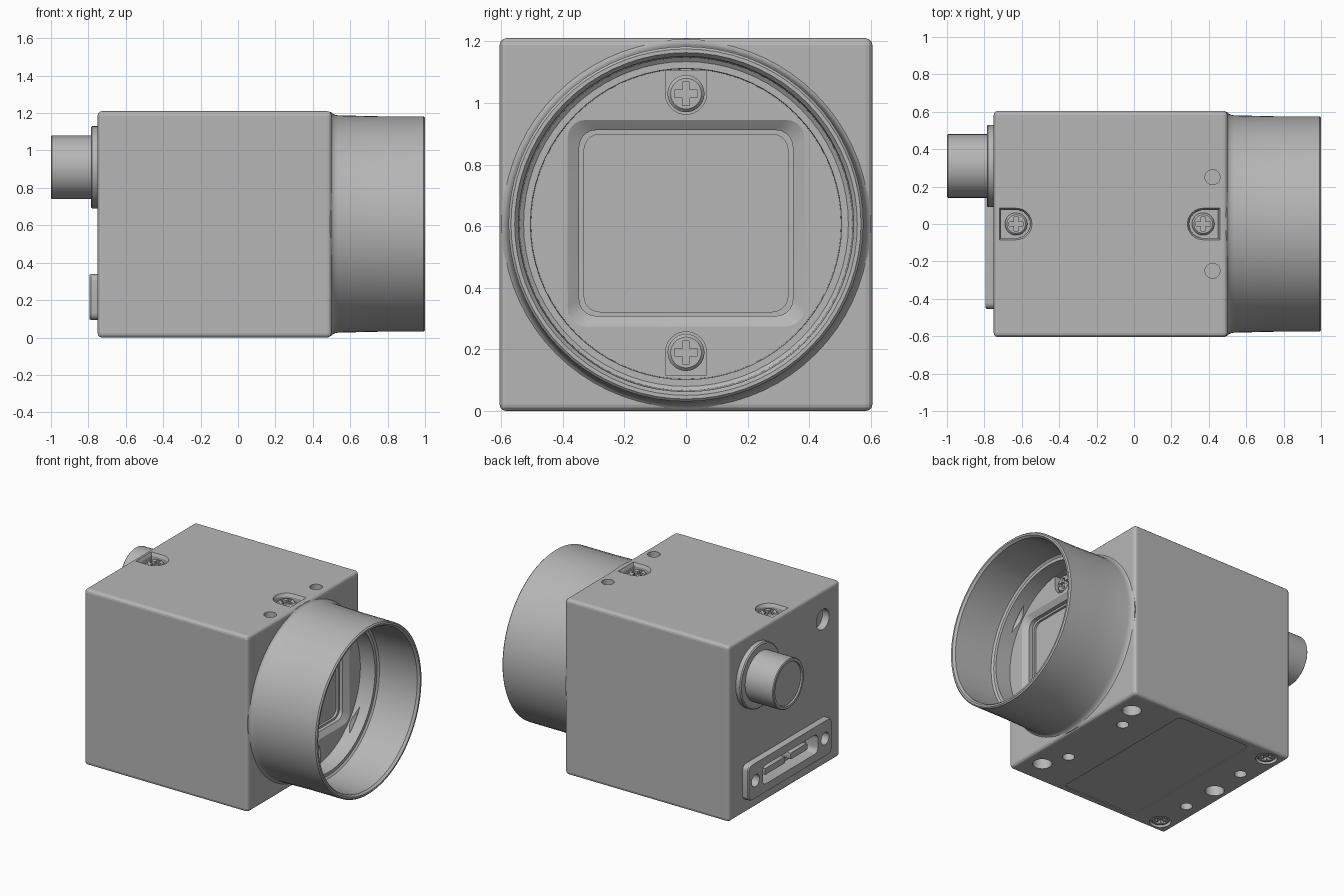
import bpy
import bmesh
from math import pi, cos, sin, radians
from mathutils import Matrix, Vector

if "Cube" in bpy.data.objects:
    bpy.data.objects.remove(bpy.data.objects["Cube"])

GREY = (0.47, 0.47, 0.47, 1)
metal = bpy.data.materials.new("grey metal")
metal.use_nodes = True
metal.diffuse_color = GREY
metal.node_tree.nodes["Principled BSDF"].inputs["Base Color"].default_value = GREY

X, Y, Z = Vector((1, 0, 0)), Vector((0, 1, 0)), Vector((0, 0, 1))
SIZE, BACK, FRONT, MID = 1.21, -0.75, 0.5, 0.607


def frame(u, v, origin):
    """Local axes u, v and outward w = u x v, placed at origin."""
    m = Matrix((u, v, u.cross(v))).transposed().to_4x4()
    return Matrix.Translation(origin) @ m


def on_top(x, y):
    return frame(X, Y, (x, y, SIZE))


def on_bottom(x, y):
    return frame(X, -Y, (x, y, 0))


def on_rear(y, z):
    return frame(-Y, Z, (BACK, y, z))


def on_lens(z, x=0):
    return frame(Y, Z, (x, 0, z))


# Outlines in the local u, v plane
def circle(r=1, n=32):
    return [(r * cos(2 * pi * i / n), r * sin(2 * pi * i / n)) for i in range(n)]


def rounded(hu, hv, r, n=5):
    pts = []
    for k, (su, sv) in enumerate([(1, 1), (-1, 1), (-1, -1), (1, -1)]):
        for i in range(n + 1):
            a = pi / 2 * (k + i / n)
            pts.append((su * (hu - r) + r * cos(a), sv * (hv - r) + r * sin(a)))
    return pts


def u_shape(r, flat, turn):
    """Half round on one side, straight edge at distance flat along turn."""
    arc = [(r * cos(pi / 2 + pi * i / 16), r * sin(pi / 2 + pi * i / 16)) for i in range(17)]
    pts = arc + [(flat, -r), (flat, r)]
    return [(u * cos(turn) - v * sin(turn), u * sin(turn) + v * cos(turn)) for u, v in pts]


def cross(long, wide):
    quarter = [(long, -wide), (long, wide), (wide, wide)]
    pts = []
    for c, s in [(1, 0), (0, 1), (-1, 0), (0, -1)]:
        pts += [(u * c - v * s, u * s + v * c) for u, v in quarter]
    return pts


def loft(bm, m, outline, levels):
    """Closed solid through copies of the outline at (height, scale) levels."""
    rings = [[bm.verts.new(m @ Vector((u * s, v * s, w))) for u, v in outline] for w, s in levels]
    n = len(outline)
    for a, b in zip(rings, rings[1:]):
        for i in range(n):
            j = (i + 1) % n
            bm.faces.new((a[i], a[j], b[j], b[i]))
    bm.faces.new(rings[0][::-1])
    bm.faces.new(rings[-1])


def finish(bm, name):
    bmesh.ops.recalc_face_normals(bm, faces=bm.faces)
    mesh = bpy.data.meshes.new(name)
    bm.to_mesh(mesh)
    bm.free()
    mesh.materials.append(metal)
    ob = bpy.data.objects.new(name, mesh)
    bpy.context.collection.objects.link(ob)
    return ob


def select(ob):
    bpy.ops.object.select_all(action='DESELECT')
    ob.select_set(True)
    bpy.context.view_layer.objects.active = ob


def cut(ob, cutter):
    mod = ob.modifiers.new("cut", 'BOOLEAN')
    mod.operation, mod.solver, mod.object = 'DIFFERENCE', 'EXACT', cutter
    select(ob)
    bpy.ops.object.modifier_apply(modifier=mod.name)


def smooth(ob, angle):
    select(ob)
    bpy.ops.object.shade_smooth_by_angle(angle=radians(angle))


# Body block with softened edges
bm = bmesh.new()
bmesh.ops.create_cube(bm, size=1, matrix=Matrix.Translation(((BACK + FRONT) / 2, 0, SIZE / 2))
                      @ Matrix.Diagonal((FRONT - BACK, SIZE, SIZE, 1)))
bmesh.ops.bevel(bm, geom=bm.edges[:], offset=0.022, segments=3, profile=0.5, affect='EDGES')
body = finish(bm, "body")

# Screw pockets, threaded holes and label recess in the body
holes = bmesh.new()
screw_seats = []
for x, turn in [(-0.63, pi), (0.37, 0)]:
    loft(holes, on_top(x, 0), u_shape(0.075, 0.08, turn), [(-0.05, 1), (-0.02, 1), (0.02, 1.25)])
    screw_seats.append((on_top(x, 0), -0.05))
for side in (-1, 1):
    loft(holes, on_top(0.42, 0.25 * side), circle(0.04), [(-0.1, 1), (0.05, 1)])
    loft(holes, on_bottom(0.38, 0.43 * side), circle(0.06), [(-0.12, 1), (0.05, 1)])
    for x in (0.31, -0.64):
        loft(holes, on_bottom(x, 0.26 * side), circle(0.038), [(-0.12, 1), (0.05, 1)])
    loft(holes, on_bottom(-0.64, 0.51 * side), circle(0.067), [(-0.035, 1), (0.05, 1)])
    screw_seats.append((on_bottom(-0.64, 0.51 * side), -0.035))
loft(holes, on_bottom(-0.65, 0), circle(0.06), [(-0.12, 1), (0.05, 1)])
loft(holes, on_bottom(-0.18, 0), rounded(0.28, 0.555, 0.03), [(-0.006, 1), (0.05, 1)])
loft(holes, on_rear(-0.417, 1.01), circle(0.07), [(-0.05, 1), (0.05, 1)])
body_cutter = finish(holes, "body_cutter")
cut(body, body_cutter)

# Data port plate with a slot and two screw holes
port = on_rear(0, 0.217)
bm = bmesh.new()
loft(bm, port, rounded(0.455, 0.122, 0.035), [(-0.015, 1), (0.037, 1), (0.045, 0.985)])
port_plate = finish(bm, "port_plate")
bm = bmesh.new()
loft(bm, port, rounded(0.3, 0.065, 0.035), [(-0.05, 1), (0.1, 1)])
for side in (-1, 1):
    loft(bm, on_rear(0.378 * side, 0.217), circle(0.042), [(-0.05, 1), (0.1, 1)])
port_cutter = finish(bm, "port_cutter")
cut(body, port_cutter)
cut(port_plate, port_cutter)

bm = bmesh.new()
for y, half in [(0.13, 0.11), (-0.13, 0.09)]:
    loft(bm, on_rear(y, 0.217), rounded(half, 0.022, 0.005, 2), [(-0.06, 1), (0.02, 1)])
port_contacts = finish(bm, "port_contacts")

# Round cable connector on the rear
bm = bmesh.new()
loft(bm, on_rear(0.31, 0.91), circle(n=48),
     [(-0.02, 0.22), (0.03, 0.22), (0.037, 0.213), (0.037, 0.17), (0.245, 0.17),
      (0.25, 0.165), (0.25, 0.148), (0.24, 0.145)])
connector = finish(bm, "connector")

# Lens mount: outer wall, bore, inner step and floor
FLOOR = 0.58
bm = bmesh.new()
loft(bm, on_lens(MID), circle(n=72),
     [(0.46, 0.6), (0.497, 0.6), (0.503, 0.592), (0.515, 0.585), (0.535, 0.581), (0.75, 0.576),
      (0.992, 0.576), (1, 0.568), (1, 0.556), (0.985, 0.544), (0.7, 0.54), (0.69, 0.527),
      (0.69, 0.505), (FLOOR, 0.503)])
lens_mount = finish(bm, "lens_mount")

# Sensor window recess and screw pockets in the mount floor
bm = bmesh.new()
loft(bm, on_lens(0.61), rounded(0.385, 0.335, 0.06),
     [(0.515, 0.86), (0.53, 0.86), (0.53, 0.9), (0.555, 0.9), (FLOOR, 1), (0.62, 1.15)])
for side in (-1, 1):
    z = 0.61 + 0.42 * side
    loft(bm, on_lens(z), u_shape(0.067, 0.075, side * pi / 2), [(FLOOR - 0.04, 1), (0.64, 1)])
    screw_seats.append((on_lens(z, FLOOR), -0.04))
mount_cutter = finish(bm, "mount_cutter")
cut(lens_mount, mount_cutter)

# Cross-head screws in every seat
bm, slots = bmesh.new(), bmesh.new()
for m, w in screw_seats:
    loft(bm, m, circle(n=28), [(w - 0.01, 0.06), (w + 0.02, 0.06), (w + 0.03, 0.05)])
    loft(slots, m, cross(0.038, 0.012), [(w + 0.01, 1), (w + 0.06, 1)])
screws = finish(bm, "screws")
screw_cutter = finish(slots, "screw_cutter")
cut(screws, screw_cutter)

for cutter in (body_cutter, port_cutter, mount_cutter, screw_cutter):
    bpy.data.objects.remove(cutter)
for part, angle in [(body, 12), (port_plate, 25), (port_contacts, 25), (connector, 30),
                    (lens_mount, 25), (screws, 25)]:
    smooth(part, angle)
